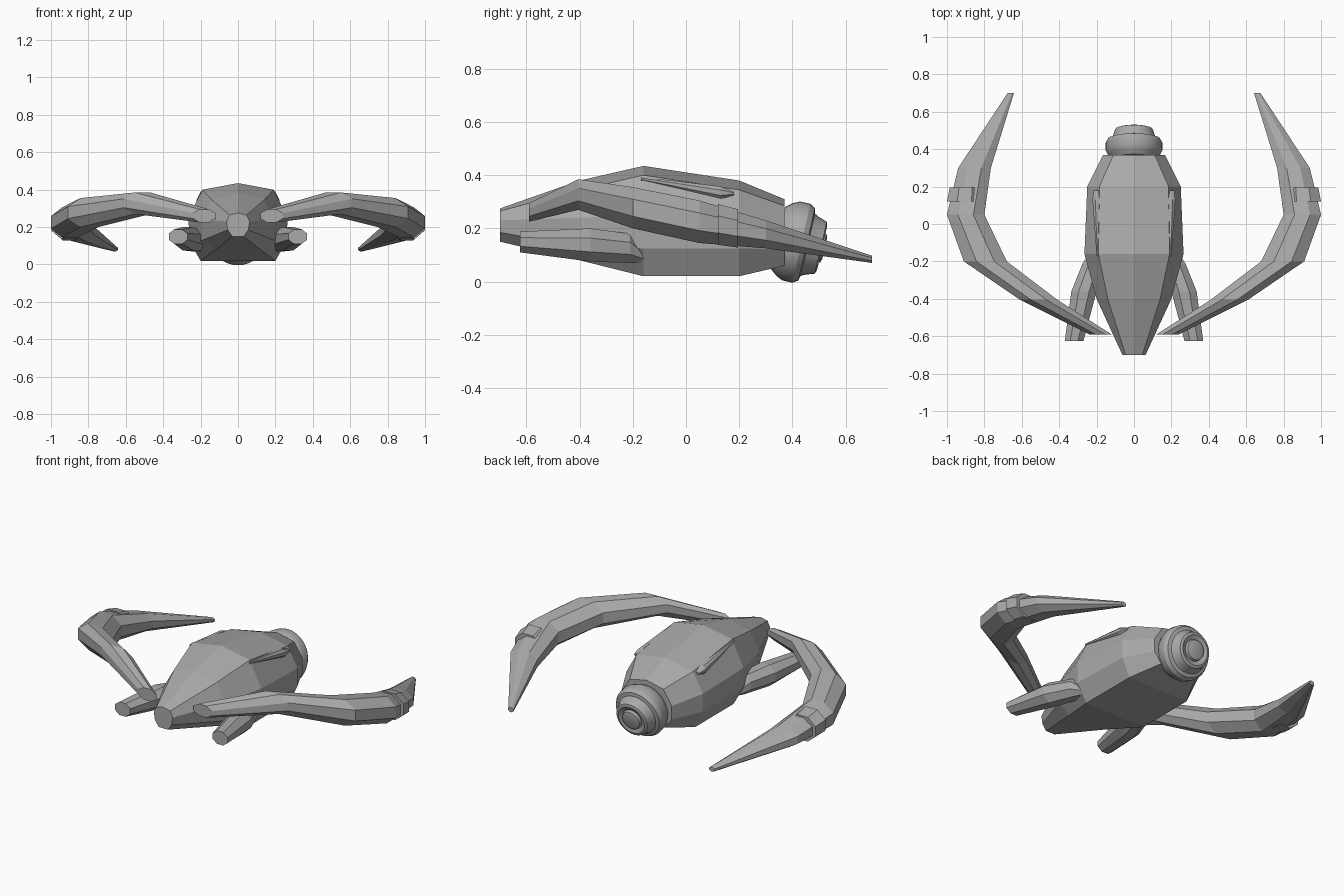
import bpy, bmesh, math
from mathutils import Matrix, Vector

if "Cube" in bpy.data.objects:
    bpy.data.objects.remove(bpy.data.objects["Cube"])

grey = bpy.data.materials.new("hull grey")
grey.use_nodes = True
COLOUR = (0.4, 0.4, 0.4, 1)
grey.diffuse_color = COLOUR
grey.node_tree.nodes["Principled BSDF"].inputs["Base Color"].default_value = COLOUR


def loft(name, rings, capped=True):
    """Skin a list of equal-length point rings into one closed shell."""
    bm = bmesh.new()
    loops = [[bm.verts.new(p) for p in ring] for ring in rings]
    n = len(loops[0])
    for a, b in zip(loops, loops[1:]):
        for i in range(n):
            j = (i + 1) % n
            bm.faces.new((a[i], a[j], b[j], b[i]))
    if capped:
        bm.faces.new(loops[0])
        bm.faces.new(loops[-1])
    bmesh.ops.recalc_face_normals(bm, faces=bm.faces)
    mesh = bpy.data.meshes.new(name)
    bm.to_mesh(mesh)
    bm.free()
    mesh.materials.append(grey)
    obj = bpy.data.objects.new(name, mesh)
    bpy.context.collection.objects.link(obj)
    return obj


def octagon(y, x0, x1, z0, z1):
    """Flat-sided octagon filling a box in the plane at y."""
    ring = []
    for i in range(8):
        a = math.radians(22.5 + 45 * i)
        k = math.cos(math.radians(22.5))
        ring.append(((x0 + x1) / 2 + (x1 - x0) / 2 * math.cos(a) / k, y,
                     (z0 + z1) / 2 + (z1 - z0) / 2 * math.sin(a) / k))
    return ring


def mirrored_pair(name, sections):
    for side, sign in (("left", 1), ("right", -1)):
        rings = [[(sign * x, y, z) for x, y, z in octagon(*s)] for s in sections]
        loft(side + "_" + name, rings)


# Hull: y, crown height, then shoulder, side, lower side and keel corners
hull = [
    (-0.70, 0.275, [(.045, .265), (.062, .23), (.055, .185), (.03, .15)]),
    (-0.40, 0.38, [(.14, .345), (.20, .24), (.19, .13), (.12, .08)]),
    (-0.16, 0.435, [(.19, .40), (.265, .25), (.26, .125), (.20, .02)]),
    (0.20, 0.38, [(.185, .345), (.25, .23), (.25, .125), (.20, .02)]),
    (0.37, 0.31, [(.11, .285), (.165, .20), (.165, .12), (.12, .06)]),
]
loft("hull", [[(0, y, top)] + [(x, y, z) for x, z in half]
              + [(-x, y, z) for x, z in reversed(half)] for y, top, half in hull])

# Curved wing arms: y, inner x, outer x, bottom z, top z
mirrored_pair("wing_arm", [
    (-0.59, .12, .24, .225, .295),
    (-0.405, .41, .61, .27, .385),
    (-0.20, .68, .91, .20, .355),
    (0.05, .80, 1.0, .145, .305),
    (0.30, .765, .94, .125, .23),
    (0.70, .642, .676, .07, .097),
])

# Raised bands around the arms
mirrored_pair("arm_band", [
    (0.12, .815, 1.0, .138, .292),
    (0.195, .815, .985, .128, .272),
])

# Forward pods below the arms
mirrored_pair("front_pod", [
    (-0.625, .27, .37, .11, .188),
    (-0.36, .20, .335, .075, .20),
    (-0.21, .16, .275, .07, .18),
    (-0.16, .15, .24, .07, .125),
])

# Wedge ridges on the hull shoulders
mirrored_pair("shoulder_ridge", [
    (-0.17, .188, .20, .38, .394),
    (0.13, .17, .222, .31, .358),
    (0.18, .18, .215, .325, .338),
])

# Engine: turned profile (distance along axis, radius), tilted down at the rear
profile = [(-.05, .12), (-.025, .14), (0, .152), (.04, .152), (.06, .14), (.065, .12),
           (.08, .112), (.115, .10), (.12, .085), (.11, .06), (.125, .055), (.13, .04)]
place = Matrix.Translation((0, .395, .153)) @ Matrix.Rotation(math.radians(-13), 4, 'X')
SIDES = 32
turns = [2 * math.pi * i / SIDES for i in range(SIDES)]
engine = loft("engine", [[place @ Vector((r * math.cos(a), s, r * math.sin(a)))
                          for a in turns] for s, r in profile])
bpy.ops.object.select_all(action='DESELECT')
engine.select_set(True)
bpy.context.view_layer.objects.active = engine
bpy.ops.object.shade_smooth_by_angle(angle=math.radians(30))
